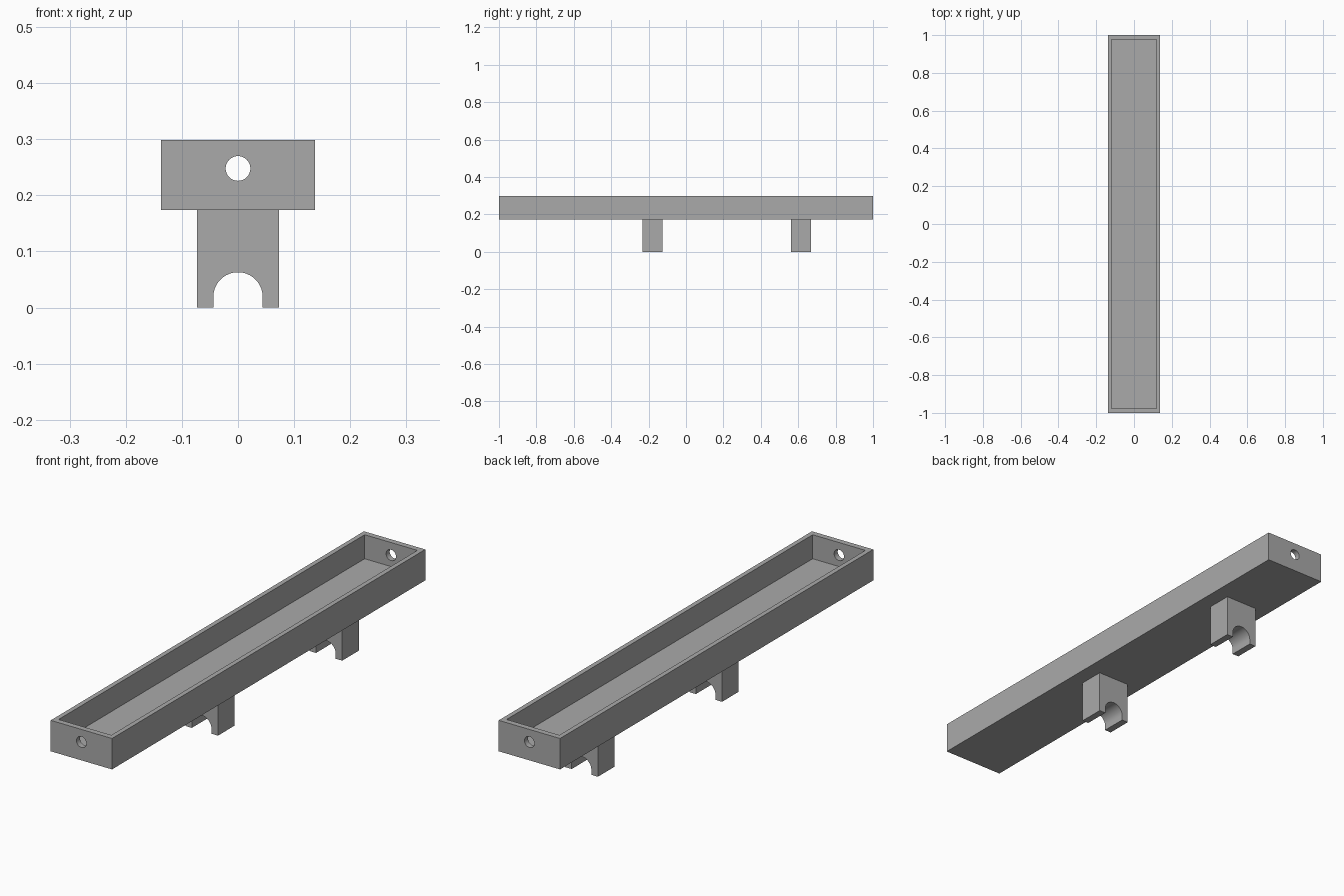
import bpy, bmesh, math
from mathutils import Matrix, Vector

cube = bpy.data.objects.get("Cube")
if cube:
    bpy.data.objects.remove(cube, do_unlink=True)

GREY = (0.4, 0.4, 0.4, 1)
grey = bpy.data.materials.new("plain grey")
grey.use_nodes = True
grey.diffuse_color = GREY
grey.node_tree.nodes["Principled BSDF"].inputs["Base Color"].default_value = GREY

HALF_W, BASE_Z, TOP_Z = 0.137, 0.174, 0.299
WALL_X, WALL_Y, FLOOR = 0.027, 0.023, 0.028
HOLE_R, HOLE_Z = 0.022, 0.248


def finish(name, bm):
    bmesh.ops.recalc_face_normals(bm, faces=bm.faces)
    mesh = bpy.data.meshes.new(name)
    bm.to_mesh(mesh)
    bm.free()
    mesh.materials.append(grey)
    obj = bpy.data.objects.new(name, mesh)
    bpy.context.collection.objects.link(obj)
    return obj


def smooth(obj):
    bpy.ops.object.select_all(action='DESELECT')
    obj.select_set(True)
    bpy.context.view_layer.objects.active = obj
    bpy.ops.object.shade_smooth_by_angle(angle=math.radians(30))


# Open tray: a box whose top is inset and pushed down
bm = bmesh.new()
bmesh.ops.create_cube(bm, size=1)
for v in bm.verts:
    v.co = (v.co.x * 2 * HALF_W, v.co.y * 2, TOP_Z if v.co.z > 0 else BASE_Z)
top = max(bm.faces, key=lambda f: f.calc_center_median().z)
bmesh.ops.inset_region(bm, faces=[top], thickness=WALL_X)
for v in top.verts:
    v.co.y = math.copysign(1 - WALL_Y, v.co.y)
cavity = bmesh.ops.extrude_discrete_faces(bm, faces=[top])["faces"][0]
for v in cavity.verts:
    v.co.z = BASE_Z + FLOOR
tray = finish("tray", bm)

# Round hole through both end walls
bm = bmesh.new()
place = Matrix.Translation((0, 0, HOLE_Z)) @ Matrix.Rotation(math.pi / 2, 4, 'X')
bmesh.ops.create_cone(bm, cap_ends=True, segments=48, radius1=HOLE_R,
                      radius2=HOLE_R, depth=2.2, matrix=place)
cutter = finish("hole_cutter", bm)
cutter.hide_render = True
cut = tray.modifiers.new("end holes", 'BOOLEAN')
cut.object, cut.operation, cut.solver = cutter, 'DIFFERENCE', 'EXACT'
bpy.context.view_layer.objects.active = tray
bpy.ops.object.modifier_apply(modifier=cut.name)
bpy.data.objects.remove(cutter, do_unlink=True)
smooth(tray)


# Clip foot: arched profile extruded along the tray
def foot(name, y, depth=0.106, half=0.073, arch=0.044, spring=0.019, steps=32):
    outline = [(-arch, 0), (-half, 0), (-half, BASE_Z), (half, BASE_Z), (half, 0), (arch, 0)]
    for i in range(steps + 1):
        a = math.pi * i / steps
        outline.append((arch * math.cos(a), spring + arch * math.sin(a)))
    bm = bmesh.new()
    face = bm.faces.new([bm.verts.new((x, y - depth / 2, z)) for x, z in outline])
    ext = bmesh.ops.extrude_face_region(bm, geom=[face], use_keep_orig=True)["geom"]
    bmesh.ops.translate(bm, vec=Vector((0, depth, 0)),
                        verts=[g for g in ext if isinstance(g, bmesh.types.BMVert)])
    smooth(finish(name, bm))


foot("front_foot", -0.179)
foot("back_foot", 0.614)
